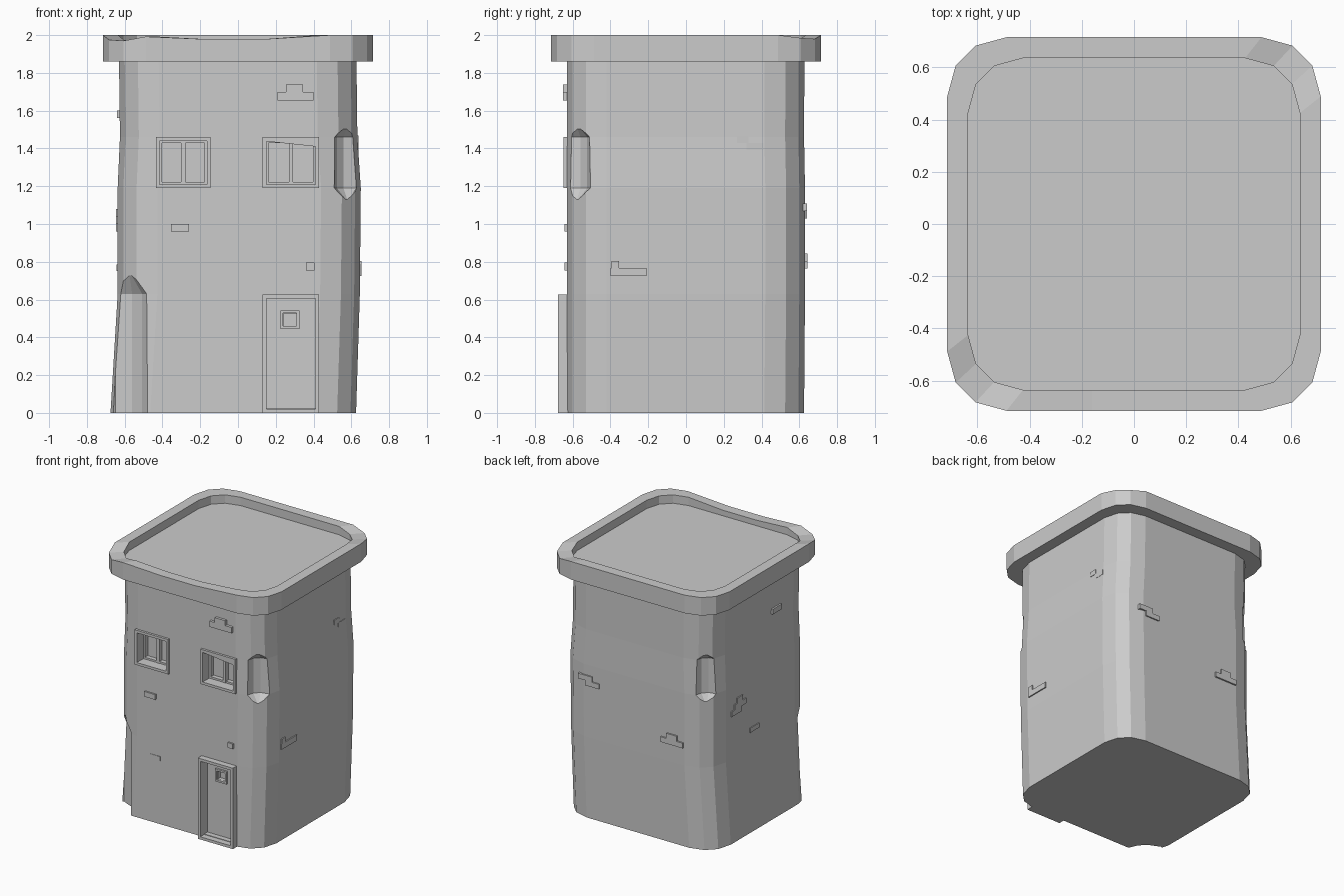
import bpy, bmesh
from mathutils import Vector

if "Cube" in bpy.data.objects:
    bpy.data.objects.remove(bpy.data.objects["Cube"])

# quarter corner offsets of the rounded square plan
CORNER = [(0.0, 0.21), (0.03, 0.10), (0.10, 0.03), (0.21, 0.0)]


def plan(x0, x1, y0, y1, k=1.0):
    """Anticlockwise outline, starting at the front left corner."""
    c = [(a * k, b * k) for a, b in CORNER]
    r = c[::-1]
    return ([(x0 + a, y0 + b) for a, b in c] + [(x1 - a, y0 + b) for a, b in r]
            + [(x1 - a, y1 - b) for a, b in c] + [(x0 + a, y1 - b) for a, b in r])


def finish(name, bm):
    bmesh.ops.recalc_face_normals(bm, faces=bm.faces)
    me = bpy.data.meshes.new(name)
    bm.to_mesh(me)
    bm.free()
    ob = bpy.data.objects.new(name, me)
    bpy.context.collection.objects.link(ob)
    return ob


def loft(name, rings):
    bm = bmesh.new()
    loops = [[bm.verts.new(p) for p in ring] for ring in rings]
    n = len(loops[0])
    for a, b in zip(loops, loops[1:]):
        for i in range(n):
            j = (i + 1) % n
            bm.faces.new((a[i], a[j], b[j], b[i]))
    bm.faces.new(loops[0])
    bm.faces.new(loops[-1])
    return finish(name, bm)


def add_box(bm, x0, x1, y0, y1, z0, z1):
    vs = bmesh.ops.create_cube(bm, size=1)["verts"]
    for v in vs:
        v.co = (x0 + (v.co.x + .5) * (x1 - x0), y0 + (v.co.y + .5) * (y1 - y0),
                z0 + (v.co.z + .5) * (z1 - z0))


def boxes(name, items):
    bm = bmesh.new()
    for it in items:
        add_box(bm, *it)
    return finish(name, bm)


def frame(name, x0, x1, z0, z1, w, y0, y1):
    """Mitred rectangular frame, front at y0 and back at y1."""
    def rect(i, y):
        return [(x0 + i, y, z0 + i), (x1 - i, y, z0 + i), (x1 - i, y, z1 - i), (x0 + i, y, z1 - i)]
    bm = bmesh.new()
    loops = [[bm.verts.new(p) for p in rect(i, y)] for i, y in ((0, y0), (w, y0), (w, y1), (0, y1))]
    for k in range(4):
        a, b = loops[k], loops[(k + 1) % 4]
        for i in range(4):
            j = (i + 1) % 4
            bm.faces.new((a[i], a[j], b[j], b[i]))
    return finish(name, bm)


def cut(target, cutter):
    cutter.hide_render = True
    m = target.modifiers.new("cut", "BOOLEAN")
    m.operation, m.solver, m.object = "DIFFERENCE", "EXACT", cutter
    bpy.context.view_layer.objects.active = target
    bpy.ops.object.modifier_apply(modifier=m.name)
    bpy.data.objects.remove(cutter)


def corner_chip(sx, sy, z0, z1, d, half, tip):
    """Pointed cutter placed on a vertical corner edge."""
    out = Vector((sx, sy, 0)).normalized()
    side = Vector((-out.y, out.x, 0))
    bm = bmesh.new()
    for dist, t, a, b in ((d, half * .5, z0, z1), (d + .035, half * 1.7, z0, z1),
                          (d + .15, half * 2, z0, z1), (d + .06, 0, z0 - tip, z1 + tip),
                          (d + .15, 0, z0 - tip, z1 + tip)):
        for s in (-1, 1) if t else (1,):
            for z in (a, b):
                bm.verts.new(out * dist + side * t * s + Vector((0, 0, z)))
    bmesh.ops.convex_hull(bm, input=bm.verts)
    return finish("chip_cutter", bm)


# tower body, slightly bulging and leaning
levels = [(0, -.675, .625, -.63, .625), (.63, -.637, .645, -.63, .63), (1.19, -.637, .65, -.63, .63),
          (1.46, -.625, .632, -.63, .625), (1.88, -.63, .627, -.63, .627)]
body = loft("tower_body", [[(x, y, z) for x, y in plan(a, b, c, d)] for z, a, b, c, d in levels])

# chipped corners
cut(body, corner_chip(1, -1, 1.19, 1.46, .765, .05, .075))
cut(body, corner_chip(-1, 1, 1.19, 1.46, .765, .05, .075))
cut(body, corner_chip(-1, -1, -.2, .63, .755, .075, .12))

# door and window openings
WINDOWS = {"left": (-.435, -.145), "right": (.13, .43)}
for x0, x1 in WINDOWS.values():
    cut(body, boxes("window_cutter", [(x0 + .018, x1 - .018, -.8, -.53, 1.208, 1.442)]))
cut(body, boxes("door_cutter", [(.15, .41, -.8, -.59, .025, .607)]))
cut(body, boxes("door_window_cutter", [(.24, .31, -.8, -.56, .46, .525)]))

# window frames and sashes
for side, (x0, x1) in WINDOWS.items():
    frame(side + "_window_frame", x0, x1, 1.19, 1.46, .02, -.648, -.60)
    mid = (x0 + x1) / 2
    a, b = x0 + .016, x1 - .016
    sash = boxes(side + "_window_sash", [
        (a, a + .016, -.565, -.525, 1.2, 1.445), (b - .016, b, -.565, -.525, 1.2, 1.445),
        (mid - .011, mid + .011, -.566, -.525, 1.2, 1.445),
        (a, b, -.564, -.525, 1.2, 1.222), (a, b, -.564, -.525, 1.428, 1.445)])

# sagging lintel over the right window
bm = bmesh.new()
for y in (-.645, -.54):
    for p in ((.148, 1.443), (.148, 1.438), (.412, 1.41), (.412, 1.443)):
        bm.verts.new((p[0], y, p[1]))
bmesh.ops.convex_hull(bm, input=bm.verts)
finish("sagging_lintel", bm)

# door frame and little door window
frame("door_frame", .13, .43, 0, .627, .021, -.677, -.58)
frame("door_window_frame", .225, .325, .445, .542, .014, -.605, -.57)

# cornice with a worn rim and sunken roof
def rim(e, k, top):
    p = plan(-e, e, -e, e, k)
    p = p[:4] + [(-.16, -e), (.13, -e)] + p[4:]
    dips = {1: .025, 2: .03, 3: .008, 4: .022, 5: .022, 11: .015, 12: .02}
    return [(x, y, 2 - dips.get(i, 0) if top is None else top) for i, (x, y) in enumerate(p)]

loft("cornice_and_roof", [rim(.715, 1.08, 1.86), rim(.715, 1.08, None),
                          rim(.635, 1, None), rim(.635, 1, 1.935)])

# exposed bricks: (u0, u1, z0, z1) on each wall
def bricks(name, wall, surface, rects, t=.013):
    items = []
    for u0, u1, z0, z1 in rects:
        lo, hi = sorted((surface + (t if surface > 0 else -t), surface * .93))
        items.append((u0, u1, lo, hi, z0, z1) if wall == "y" else (lo, hi, u0, u1, z0, z1))
    boxes(name, items)

bricks("front_bricks_top", "y", -.63, [(.21, .40, 1.655, 1.70), (.255, .345, 1.70, 1.738)], .02)
bricks("front_brick_middle", "y", -.63, [(-.355, -.26, .96, 1.0)])
bricks("front_brick_door", "y", -.63, [(.36, .405, .755, .795)])
bricks("front_bricks_low", "y", -.63, [(-.31, -.225, .49, .525)], .003)
bricks("right_bricks_low", "x", .645, [(-.40, -.21, .725, .768), (-.395, -.355, .768, .805)], .01)
bricks("right_bricks_high", "x", .632, [(.27, .33, 1.43, 1.468), (.32, .41, 1.392, 1.43)], .006)
bricks("back_bricks_high", "y", .63, [(.30, .42, 1.03, 1.068), (.36, .48, 1.068, 1.108)], .01)
bricks("back_bricks_low", "y", .63, [(-.42, -.23, .765, .805), (-.37, -.28, .805, .845)], .012)
bricks("left_bricks_middle", "x", -.637, [(.18, .32, 1.0, 1.04), (.22, .29, 1.04, 1.08), (.24, .36, .96, 1.0)], .008)
bricks("left_bricks_low", "x", -.637, [(.02, .13, .75, .785)], .006)
bricks("left_bricks_high", "x", -.626, [(-.26, -.15, 1.56, 1.60)], .014)
